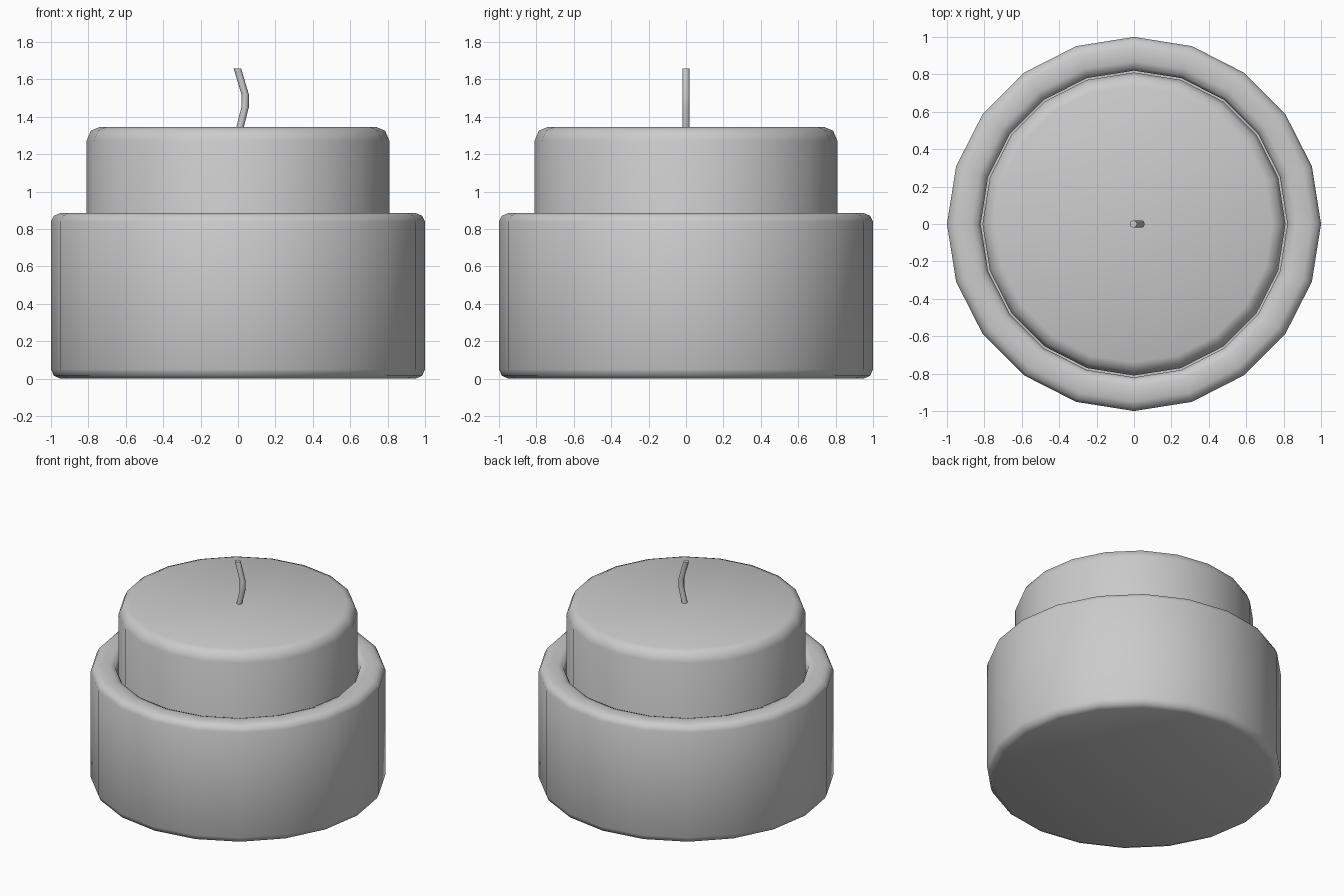
import bpy, bmesh, math

if "Cube" in bpy.data.objects:
    bpy.data.objects.remove(bpy.data.objects["Cube"])


def make_object(name, rings, angle):
    """Skin a list of vertex rings and cap both ends."""
    bm = bmesh.new()
    loops = [[bm.verts.new(p) for p in ring] for ring in rings]
    n = len(loops[0])
    for a, b in zip(loops, loops[1:]):
        for i in range(n):
            j = (i + 1) % n
            bm.faces.new((a[i], a[j], b[j], b[i]))
    bm.faces.new(loops[0][::-1])
    bm.faces.new(loops[-1])
    bmesh.ops.recalc_face_normals(bm, faces=bm.faces)
    mesh = bpy.data.meshes.new(name)
    bm.to_mesh(mesh)
    bm.free()
    obj = bpy.data.objects.new(name, mesh)
    bpy.context.collection.objects.link(obj)
    bpy.ops.object.select_all(action='DESELECT')
    obj.select_set(True)
    bpy.context.view_layer.objects.active = obj
    bpy.ops.object.shade_smooth_by_angle(angle=math.radians(angle))
    return obj


def ring(r, z, n, cx=0.0):
    return [(cx + r * math.cos(2 * math.pi * i / n),
             r * math.sin(2 * math.pi * i / n), z) for i in range(n)]


def lathe(name, profile, angle, n=20):
    return make_object(name, [ring(r, z, n) for r, z in profile], angle)


# Open cup with bevelled base and rounded rim
lathe("candle_holder", [
    (0.95, 0.0), (0.985, 0.015), (1.0, 0.05), (1.0, 0.838), (0.985, 0.87),
    (0.95, 0.885), (0.87, 0.885), (0.835, 0.87), (0.82, 0.838), (0.82, 0.1)], 50)

# Wax body with softened top edge
lathe("wax_candle", [
    (0.81, 0.1), (0.81, 1.27), (0.787, 1.325), (0.74, 1.345)], 50)

# Bent wick
path = [(0.0, 1.25), (0.01, 1.34), (0.038, 1.45), (0.038, 1.52), (-0.003, 1.657)]
make_object("wick", [ring(0.02, z, 8, x) for x, z in path], 50)
